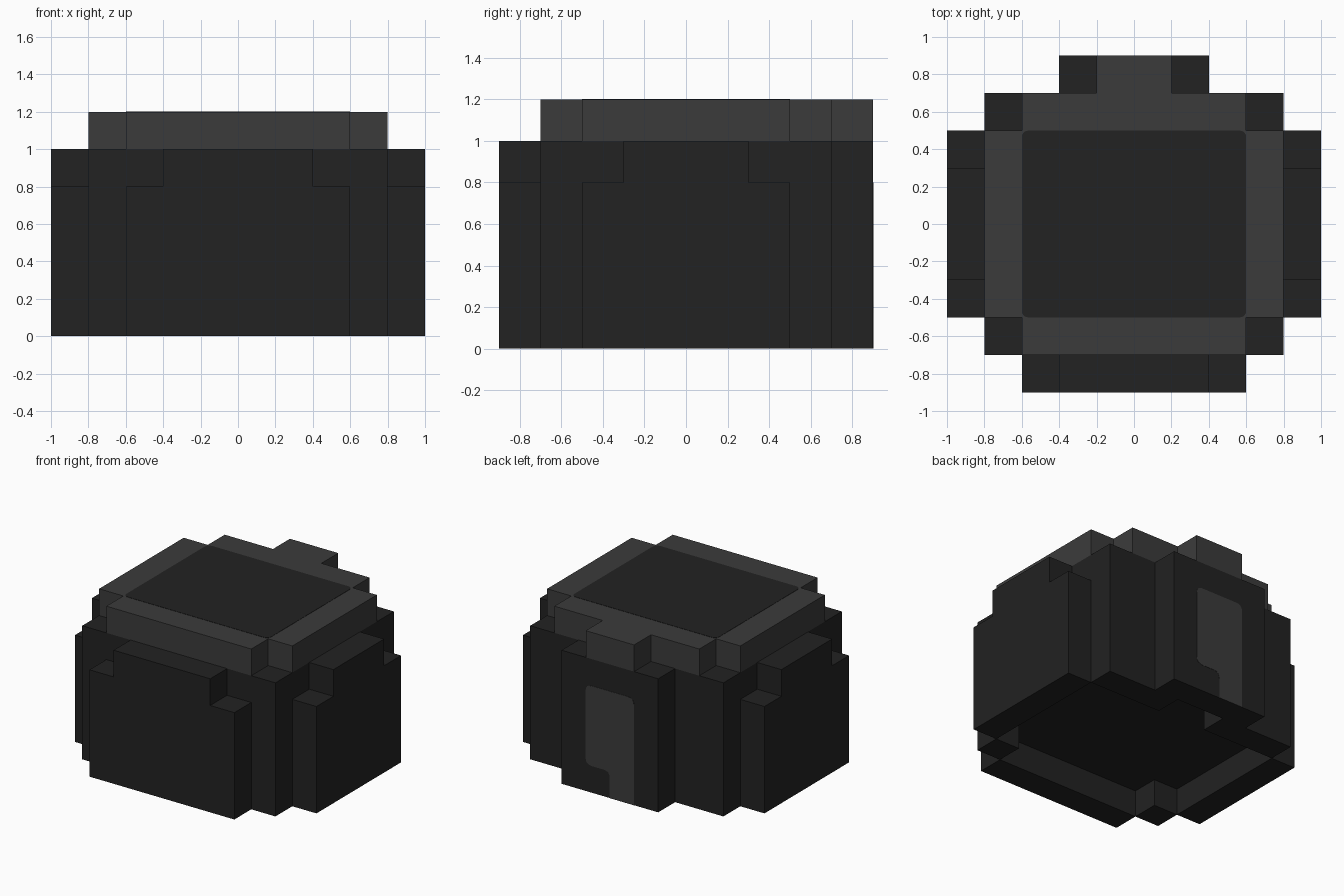
import bpy, bmesh, math
from mathutils import Vector

old = bpy.data.objects.get("Cube")
if old:
    bpy.data.objects.remove(old, do_unlink=True)


def material(name, value):
    m = bpy.data.materials.new(name)
    m.use_nodes = True
    colour = (value, value, value, 1)
    m.diffuse_color = colour
    bsdf = m.node_tree.nodes["Principled BSDF"]
    bsdf.inputs["Base Color"].default_value = colour
    bsdf.inputs["Roughness"].default_value = 0.9
    return m


DARK = material("charcoal", 0.016)
GREY = material("dark grey", 0.044)


def prism(name, outline, lo, hi, axis, mat):
    """Extrude a 2D outline from lo to hi along an axis (other axes in order)."""
    bm = bmesh.new()

    def place(p, d):
        c = list(p)
        c.insert("xyz".index(axis), d)
        return bm.verts.new(c)

    a = [place(p, lo) for p in outline]
    b = [place(p, hi) for p in outline]
    bm.faces.new(a)
    bm.faces.new(b)
    for i in range(len(a)):
        j = (i + 1) % len(a)
        bm.faces.new((a[i], a[j], b[j], b[i]))
    bmesh.ops.recalc_face_normals(bm, faces=bm.faces)
    me = bpy.data.meshes.new(name)
    bm.to_mesh(me)
    bm.free()
    me.materials.append(mat)
    ob = bpy.data.objects.new(name, me)
    bpy.context.scene.collection.objects.link(ob)
    return ob


def rect(x0, x1, y0, y1):
    return [(x0, y0), (x1, y0), (x1, y1), (x0, y1)]


def rounded(outline, r, steps=4):
    """Round every corner of an outline with a small curve."""
    pts = []
    for i, p in enumerate(outline):
        p = Vector(p)
        s = p + (Vector(outline[i - 1]) - p).normalized() * r
        e = p + (Vector(outline[(i + 1) % len(outline)]) - p).normalized() * r
        for k in range(steps + 1):
            t = k / steps
            pts.append(tuple(s * (1 - t) ** 2 + p * 2 * t * (1 - t) + e * t * t))
    return pts


def notched(w, shoulder):
    """Panel outline: full height in the middle, one step lower at both ends."""
    return [(-w, 0), (w, 0), (w, 0.8), (shoulder, 0.8), (shoulder, 1),
            (-shoulder, 1), (-shoulder, 0.8), (-w, 0.8)]


# Core, raised at the base to leave a shallow recess
plus = [(-0.6, -0.7), (0.6, -0.7), (0.6, -0.5), (0.8, -0.5), (0.8, 0.5), (0.6, 0.5),
        (0.6, 0.7), (-0.6, 0.7), (-0.6, 0.5), (-0.8, 0.5), (-0.8, -0.5), (-0.6, -0.5)]
prism("core", plus, 0.2, 1.0, "z", DARK)

# Corner posts and back foot blocks
for side, s in (("left", 1), ("right", -1)):
    x0, x1 = sorted((0.6 * s, 0.8 * s))
    prism(f"front_{side}_post", rect(x0, x1, -0.7, -0.5), 0, 1, "z", DARK)
    prism(f"back_{side}_post", rect(x0, x1, 0.5, 0.7), 0, 1, "z", DARK)
    x0, x1 = sorted((0.2 * s, 0.6 * s))
    prism(f"back_{side}_foot", rect(x0, x1, 0.5, 0.7), 0, 0.2, "z", DARK)
    # Side panel
    x0, x1 = sorted((0.8 * s, 1.0 * s))
    prism(f"{side}_panel", notched(0.5, 0.3), x0, x1, "x", DARK)

# Front and back panels
prism("front_panel", notched(0.6, 0.4), -0.9, -0.7, "y", DARK)
prism("back_panel", rect(-0.4, 0.4, 0, 1), 0.7, 0.9, "y", DARK)

# Top rim with a tab at the back
tab = [(0.2, 0.7), (0.2, 0.9), (-0.2, 0.9), (-0.2, 0.7)]
prism("top_rim", plus[:7] + tab + plus[7:], 1.0, 1.2, "z", GREY)

# Inlay on the top
prism("top_inlay", rounded(rect(-0.6, 0.6, -0.5, 0.5), 0.04), 1.199, 1.202, "z", DARK)

# Painted mark on the back panel, stepped at the lower end
mark = rounded([(-0.2, 0.0), (0, 0.0), (0, 0.2), (0.2, 0.2), (0.2, 0.8), (-0.2, 0.8)], 0.05)
mark = [(-0.2, 0.0), (0, 0.0)] + mark[10:]
prism("back_mark", mark, 0.899, 0.902, "y", GREY)
